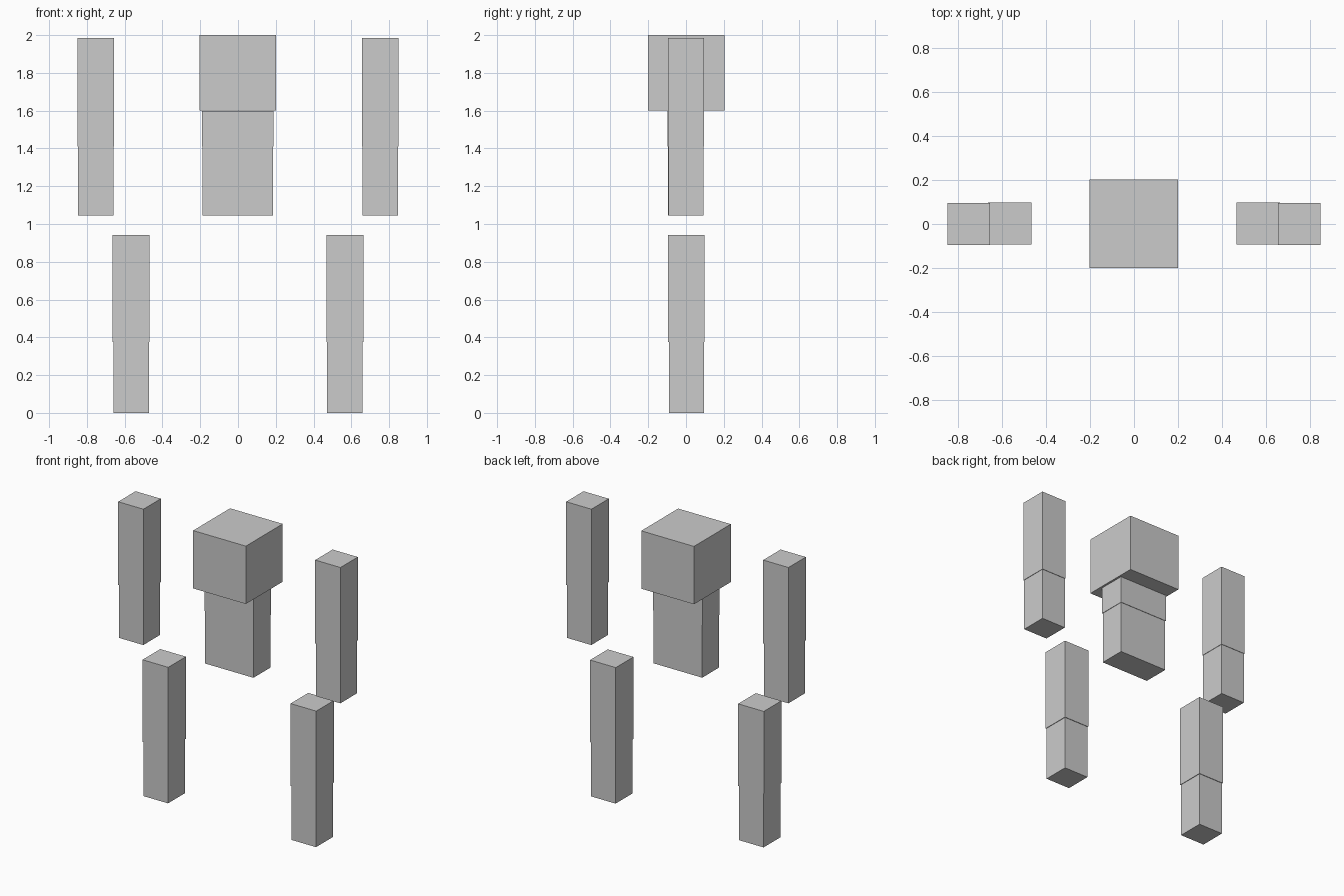
import bpy
import bmesh
from mathutils import Vector

if "Cube" in bpy.data.objects:
    bpy.data.objects.remove(bpy.data.objects["Cube"])

grey = bpy.data.materials.new("light grey")
grey.diffuse_color = (0.6, 0.6, 0.6, 1)
grey.use_nodes = True
grey.node_tree.nodes["Principled BSDF"].inputs["Base Color"].default_value = grey.diffuse_color


def box(name, low, high):
    """Flat-sided block between two opposite corners."""
    low, high = Vector(low), Vector(high)
    mesh = bpy.data.meshes.new(name)
    bm = bmesh.new()
    bmesh.ops.create_cube(bm, size=1)
    for v in bm.verts:
        v.co = (low + high) / 2 + v.co * (high - low)
    bm.to_mesh(mesh)
    bm.free()
    mesh.materials.append(grey)
    obj = bpy.data.objects.new(name, mesh)
    bpy.context.collection.objects.link(obj)
    return obj


def clad_block(name, cover, low, high, split, grow=0.004):
    """Block with a slightly thicker covering above the split height."""
    box(name, low, high)
    g = Vector((grow, grow, 0))
    box(cover, Vector((low[0], low[1], split)) - g,
        Vector((high[0], high[1], high[2] + 0.001)) + g)


# Head and torso
box("head", (-0.203, -0.2, 1.6), (0.2, 0.203, 2.0))
clad_block("torso", "shirt", (-0.187, -0.094, 1.045), (0.184, 0.09, 1.598), 1.41, 0.003)

# Detached arms and legs, one pair each
for side, s in (("left", -1), ("right", 1)):
    ax = sorted((s * 0.66, s * 0.847))
    clad_block(side + "_arm", side + "_sleeve",
               (ax[0], -0.092, 1.045), (ax[1], 0.092, 1.985), 1.41, 0.003)
    lx = sorted((s * 0.472, s * 0.66))
    clad_block(side + "_leg", side + "_trouser",
               (lx[0], -0.09, 0), (lx[1], 0.095, 0.942), 0.375)
